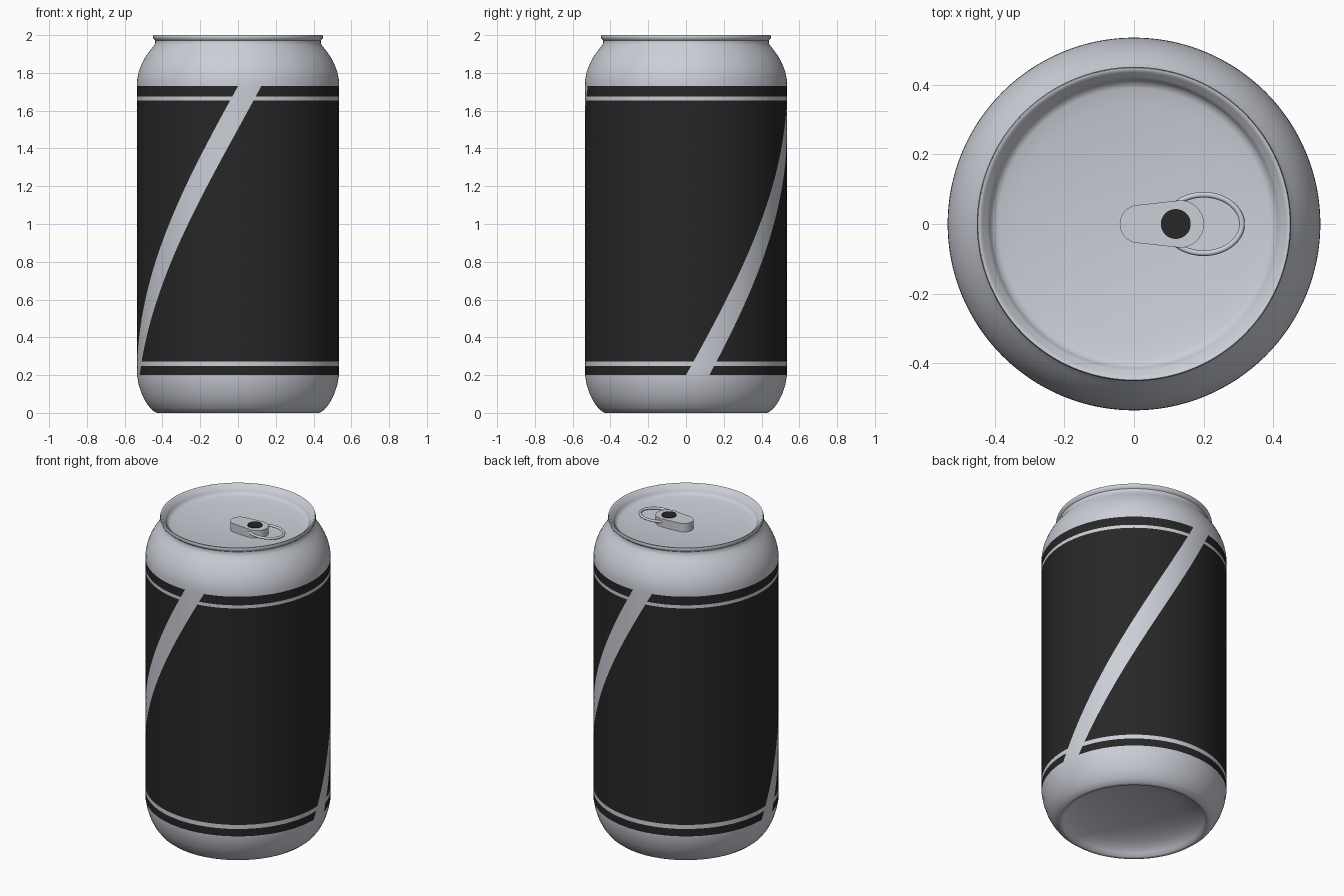
import bpy, bmesh
from math import pi, sin, cos, radians

SEG = 162            # columns around the can
GAP = 6              # columns left bare for each diagonal stripe
LOW, HIGH = 0.2, 1.73
R = 0.535

cube = bpy.data.objects.get("Cube")
if cube:
    bpy.data.objects.remove(cube, do_unlink=True)


def material(name, color, rough=0.5):
    m = bpy.data.materials.new(name)
    m.use_nodes = True
    m.diffuse_color = (*color, 1)
    bsdf = m.node_tree.nodes["Principled BSDF"]
    bsdf.inputs["Base Color"].default_value = (*color, 1)
    bsdf.inputs["Roughness"].default_value = rough
    return m


silver = material("brushed silver", (0.60, 0.62, 0.68))
black = material("label black", (0.02, 0.02, 0.02))


def finish(bm, name, mats, angle=40):
    bmesh.ops.recalc_face_normals(bm, faces=bm.faces)
    mesh = bpy.data.meshes.new(name)
    bm.to_mesh(mesh)
    bm.free()
    for m in mats:
        mesh.materials.append(m)
    ob = bpy.data.objects.new(name, mesh)
    bpy.context.collection.objects.link(ob)
    bpy.ops.object.select_all(action='DESELECT')
    ob.select_set(True)
    bpy.context.view_layer.objects.active = ob
    bpy.ops.object.shade_smooth_by_angle(angle=radians(angle))
    return ob


def twist(z):
    """Columns turn a quarter around the can between the label's ends."""
    return pi / 2 * (min(max(z, LOW), HIGH) - LOW) / (HIGH - LOW)


def revolve(bm, profile, turn, paint):
    """Spin (radius, z) points; radius 0 makes a pole. paint(column, z) gives the material."""
    rings = []
    for r, z in profile:
        n = SEG if r else 1
        rings.append([bm.verts.new((r * cos(2 * pi * j / SEG + turn(z)),
                                    r * sin(2 * pi * j / SEG + turn(z)), z)) for j in range(n)])
    for k in range(len(rings) - 1):
        a, b = rings[k], rings[k + 1]
        mid = (profile[k][1] + profile[k + 1][1]) / 2
        for j in range(SEG):
            i = (j + 1) % SEG
            quad = [a[j % len(a)], a[i % len(a)], b[i % len(b)], b[j % len(b)]]
            face = bm.faces.new(list(dict.fromkeys(quad)))
            face.material_index = paint(j, mid)


# Can wall: domed base, printed side, shoulder and neck
def label_paint(column, z):
    banded = LOW < z < 0.247 or 0.273 < z < 1.655 or 1.675 < z < HIGH
    return int(banded and column % (SEG // 2) >= GAP)


dome = [(0.41 * sin(t * pi / 16), 0.11 * cos(t * pi / 16)) for t in range(8)]
base = [(0.415, 0.004), (0.425, 0), (0.44, 0.004), (0.465, 0.025), (0.49, 0.06),
        (0.51, 0.1), (0.526, 0.15)]
wall = [(R, z) for z in (LOW, 0.247, 0.273)]
wall += [(R, 0.273 + 1.382 * i / 30) for i in range(1, 31)]
wall += [(R, 1.675), (R, HIGH)]
neck = [(0.534, 1.765), (0.526, 1.805), (0.511, 1.845), (0.49, 1.885), (0.465, 1.92),
        (0.445, 1.945), (0.438, 1.96), (0.439, 1.972), (0.448, 1.98), (0.451, 1.99), (0.448, 2)]
bm = bmesh.new()
revolve(bm, dome + base + wall + neck, twist, label_paint)
finish(bm, "can_body", [silver, black])

# Lid: rolled rim, sloping wall and shallow dished panel
lid = [(0.448, 2), (0.441, 2), (0.435, 1.99), (0.422, 1.982), (0.413, 1.965), (0.405, 1.95)]
lid += [(0.39 * (1 - i / 8), 1.915 + 0.03 * (1 - i / 8) ** 2) for i in range(9)]
bm = bmesh.new()
revolve(bm, lid, lambda z: 0, lambda j, z: 0)
finish(bm, "lid", [silver], 60)


# Pull tab: tapered plate with rounded ends
def plate(name, outline, bottom, top, mat):
    bm = bmesh.new()
    face = bm.faces.new([bm.verts.new((x, y, bottom)) for x, y in outline])
    side = bmesh.ops.extrude_face_region(bm, geom=[face])["geom"]
    bmesh.ops.translate(bm, vec=(0, 0, top - bottom),
                        verts=[v for v in side if isinstance(v, bmesh.types.BMVert)])
    return finish(bm, name, [mat])


def arc(x, r, start, end, n=24):
    return [(x + r * cos(start + (end - start) * i / n), r * sin(start + (end - start) * i / n))
            for i in range(n + 1)]


plate("pull_tab", arc(0.133, 0.068, -pi / 2, pi / 2) + arc(0.014, 0.055, pi / 2, 1.5 * pi),
      1.915, 1.97, silver)
plate("tab_hole", arc(0.12, 0.043, 0, 2 * pi * 31 / 32, 31), 1.968, 1.974, black)

# Finger ring: oval wire under the tab
curve = bpy.data.curves.new("finger_ring", 'CURVE')
curve.dimensions = '3D'
curve.bevel_depth = 0.008
curve.bevel_resolution = 3
spline = curve.splines.new('POLY')
spline.points.add(47)
spline.use_cyclic_u = True
for i, p in enumerate(spline.points):
    t = 2 * pi * i / 48
    p.co = (0.2 + 0.11 * cos(t), 0.084 * sin(t), 1.95, 1)
spline.use_smooth = True
curve.materials.append(silver)
bpy.context.collection.objects.link(bpy.data.objects.new("finger_ring", curve))
